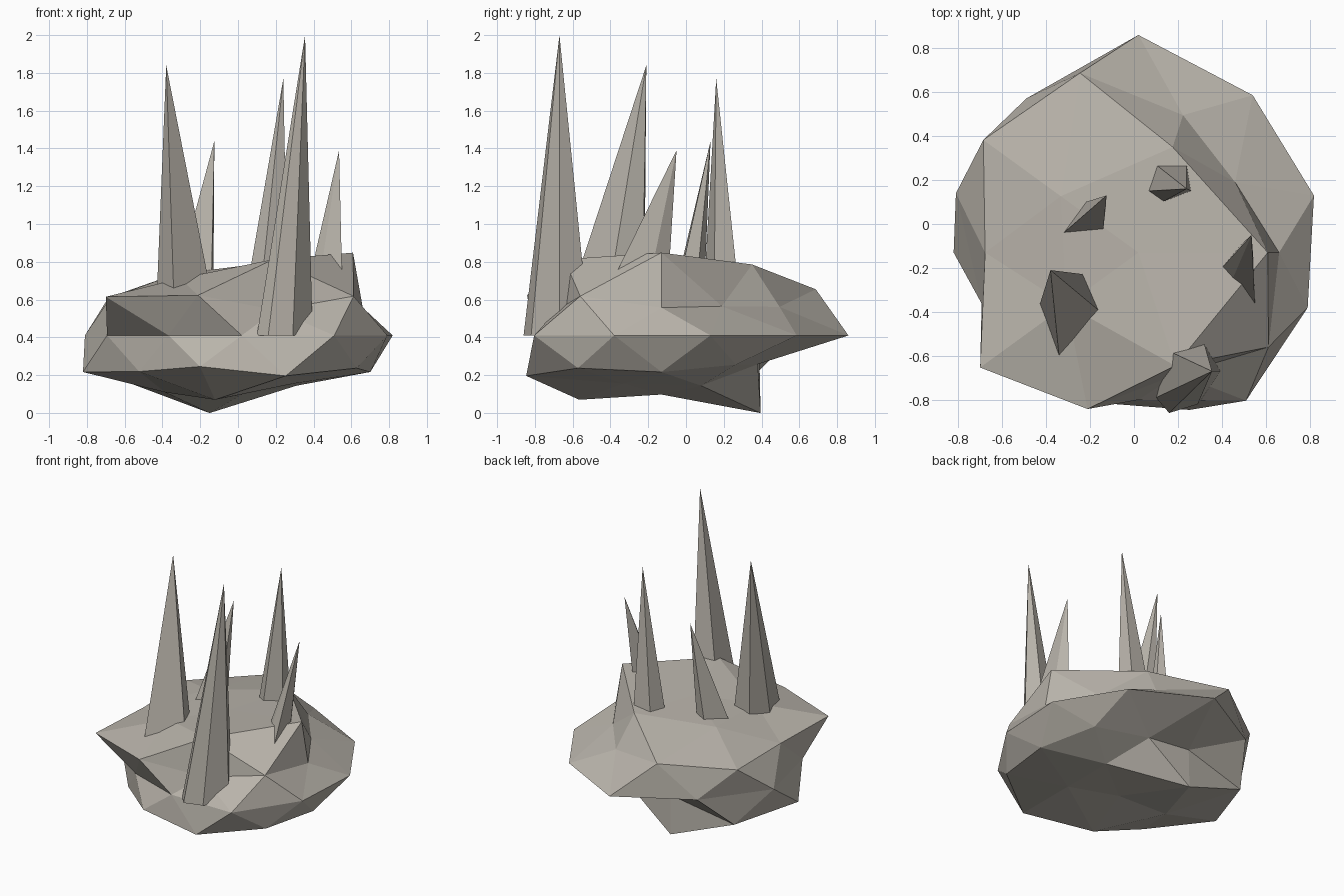
import bpy, bmesh, math

CENTRE = (0.02, -0.13, 0.41)
SQUASH = 0.46

# Warm grey stone
stone = bpy.data.materials.new("stone")
stone.diffuse_color = (0.49, 0.46, 0.41, 1)

# Rock radius per icosphere ring: height -> (first angle, step, radii counter-clockwise)
RINGS = {
    1.0: (0, 360, [0.80]),
    0.9: (0, 72, [1.12, 0.96, 0.83, 0.77, 1.03]),
    0.5: (36, 72, [0.64, 1.01, 0.82, 0.88, 0.86]),
    0.4: (0, 72, [0.716, 0.735, 0.975, 0.995, 0.65]),
    0.0: (18, 36, [0.84, 0.885, 0.99, 0.867, 0.873, 0.75, 0.66, 0.67, 0.833, 0.81]),
    -0.4: (36, 72, [0.75, 0.61, 0.94, 0.80, 0.84]),
    -0.5: (0, 72, [0.80, 0.63, 0.95, 0.79, 0.885]),
    -0.9: (36, 72, [0.68, 1.05, 0.77, 0.87, 0.65]),
    -1.0: (0, 360, [0.68]),
}


def finish(name, bm):
    bmesh.ops.recalc_face_normals(bm, faces=bm.faces)
    mesh = bpy.data.meshes.new(name)
    bm.to_mesh(mesh)
    bm.free()
    mesh.materials.append(stone)
    obj = bpy.data.objects.new(name, mesh)
    bpy.context.collection.objects.link(obj)
    return obj


def spike(name, apex, base_z, footprint):
    bm = bmesh.new()
    base = [bm.verts.new((x, y, base_z)) for x, y in footprint]
    tip = bm.verts.new(apex)
    bm.faces.new(base)
    for a, b in zip(base, base[1:] + base[:1]):
        bm.faces.new((a, b, tip))
    return finish(name, bm)


# Faceted rock: squashed icosphere with each point pushed along its own ray
bm = bmesh.new()
bmesh.ops.create_icosphere(bm, subdivisions=2, radius=1)
for v in bm.verts:
    start, step, radii = RINGS[round(v.co.z, 1)]
    angle = math.degrees(math.atan2(v.co.y, v.co.x))
    r = radii[round((angle - start) / step) % len(radii)]
    v.co = (CENTRE[0] + v.co.x * r,
            CENTRE[1] + v.co.y * r,
            CENTRE[2] + v.co.z * r * SQUASH)
finish("rock_base", bm)

# Leaning stone spikes
spike("spike_front_tall", (0.355, -0.67, 2.0), 0.41,
      [(0.10, -0.79), (0.16, -0.86), (0.29, -0.82), (0.395, -0.67), (0.31, -0.51), (0.12, -0.56)])
spike("spike_front_left", (-0.38, -0.21, 1.84), 0.62,
      [(-0.43, -0.37), (-0.34, -0.61), (-0.14, -0.41), (-0.22, -0.23), (-0.36, -0.22)])
spike("spike_back_right", (0.24, 0.16, 1.77), 0.73,
      [(0.06, 0.15), (0.13, 0.10), (0.26, 0.15), (0.24, 0.27), (0.10, 0.27)])
spike("spike_back_left", (-0.125, 0.13, 1.44), 0.72,
      [(-0.32, -0.04), (-0.14, -0.03), (-0.13, 0.06), (-0.22, 0.10)])
spike("spike_right", (0.535, -0.05, 1.39), 0.76,
      [(0.39, -0.21), (0.44, -0.27), (0.55, -0.36), (0.545, -0.18), (0.49, -0.09)])
